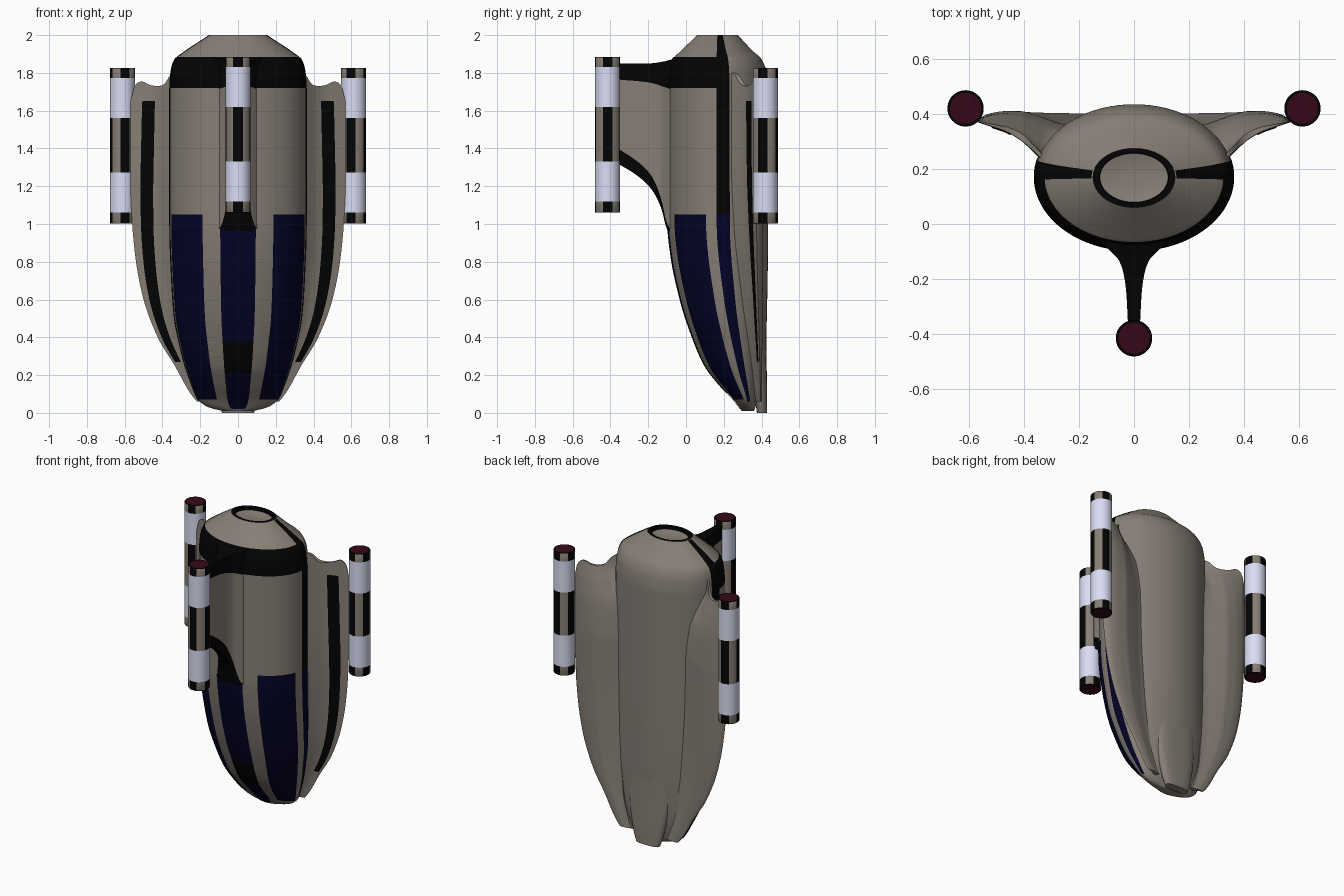
import bpy, bmesh
from math import sin, cos, pi, radians

if "Cube" in bpy.data.objects:
    bpy.data.objects.remove(bpy.data.objects["Cube"])


def material(name, rgb):
    m = bpy.data.materials.new(name)
    m.diffuse_color = (*rgb, 1)
    m.use_nodes = True
    m.node_tree.nodes["Principled BSDF"].inputs["Base Color"].default_value = m.diffuse_color
    return m


HULL = material("taupe", (0.24, 0.21, 0.18))
BLACK = material("black", (0.001, 0.001, 0.001))
BLUE = material("navy", (0.001, 0.001, 0.02))
WHITE = material("lavender_white", (0.70, 0.72, 0.90))
MAROON = material("maroon", (0.038, 0.002, 0.010))


def curve(*pts):
    """Smooth monotone interpolation through (x, y) knots."""
    xs, ys = zip(*sorted(pts))
    d = [(ys[i + 1] - ys[i]) / (xs[i + 1] - xs[i]) for i in range(len(xs) - 1)]
    m = [d[0]] + [2 * a * b / (a + b) if a * b > 0 else 0 for a, b in zip(d, d[1:])] + [d[-1]]

    def f(x):
        x = min(max(x, xs[0]), xs[-1])
        i = max(k for k in range(len(d)) if xs[k] <= x)
        h = xs[i + 1] - xs[i]
        t = (x - xs[i]) / h
        return (ys[i] * (1 + 2 * t) * (1 - t) ** 2 + m[i] * h * t * (1 - t) ** 2
                + ys[i + 1] * t * t * (3 - 2 * t) + m[i + 1] * h * t * t * (t - 1))
    return f


def loft(name, rows, mats, wrap=True, caps=(True, True), mirror=False, pick=None, cap_mat=0):
    """Skin a list of equal-length rows; optional end caps, mirroring, per-face material."""
    bm = bmesh.new()
    vs = [[bm.verts.new(p) for p in r] for r in rows]
    n = len(rows[0])
    for j in range(len(rows) - 1):
        for i in range(n if wrap else n - 1):
            k = (i + 1) % n
            f = bm.faces.new((vs[j][i], vs[j][k], vs[j + 1][k], vs[j + 1][i]))
            f.material_index = pick(i, j) if pick else 0
    for on, r in zip(caps, (vs[0], vs[-1])):
        if wrap and on:
            for i in range((n - 1) // 2):
                q = list(dict.fromkeys((r[i], r[i + 1], r[n - 2 - i], r[n - 1 - i])))
                bm.faces.new(q).material_index = cap_mat
    if wrap:
        bmesh.ops.recalc_face_normals(bm, faces=bm.faces)
    me = bpy.data.meshes.new(name)
    bm.to_mesh(me)
    bm.free()
    for m in mats:
        me.materials.append(m)
    ob = bpy.data.objects.new(name, me)
    bpy.context.collection.objects.link(ob)
    if mirror:
        ob.modifiers.new("mirror", 'MIRROR').use_mirror_merge = False
    return ob


# Hull: elliptical sections, separate front and back depth
width = curve((.01, .08), (.03, .16), (.07, .21), (.15, .245), (.25, .28), (.35, .305), (.5, .335),
              (.7, .35), (1, .36), (1.72, .36), (1.81, .353), (1.87, .335), (1.9, .30), (2, .15))
front = curve((.01, .295), (.06, .26), (.15, .175), (.25, .10), (.44, .02), (.6, -.03), (.84, -.08),
              (1.0, -.095), (1.72, -.095), (1.82, -.09), (1.875, -.07), (1.9, -.045), (2, .06))
back = curve((.01, .36), (.07, .38), (.2, .41), (.5, .428), (1, .435), (1.72, .435), (1.81, .425),
             (1.88, .395), (1.91, .36), (2, .275))
mid = curve((.01, .335), (.07, .325), (.2, .29), (.4, .245), (.6, .21), (1, .172), (2, .17))
ZS = [.01 + 1.99 * i / 160 for i in range(161)]


def hull(t, z, o=0.0):
    c, y = cos(t), mid(z)
    depth = (y - front(z) if c > 0 else back(z) - y) + o
    return ((width(z) + o) * sin(t), y - depth * c, z)


N = 96
loft("hull", [[hull(2 * pi * (i + .5) / N, z) for i in range(N)] for z in ZS], [HULL],
     caps=(True, False))


def panel(name, a0, a1, z0, z1, mat, mirror=True, o=.004):
    zs = [z0] + [z for z in ZS if z0 < z < z1] + [z1]
    n = max(6, int((a1 - a0) / 2))
    loft(name, [[hull(radians(a0 + (a1 - a0) * i / n), z, o) for i in range(n + 1)] for z in zs],
         [mat], wrap=False, mirror=mirror)


# Painted panels that follow the hull
panel("front_side_panel", 31, 76, .07, 1.05, BLUE)
panel("side_stripe_lower", 88, 103, .06, 1.05, BLUE)
panel("side_stripe_upper", 88, 103, 1.05, 2, BLACK)
panel("collar_band", -88, 88, 1.72, 1.885, BLACK, False)
panel("centre_panel_upper", -15, 15, .38, 1.05, BLUE, False)
panel("centre_panel_dark", -15, 15, .21, .38, BLACK, False)
panel("centre_panel_lower", -15, 15, .02, .21, BLUE, False)


# Rim and shallow dish closing the top
def top_ring(s, z):
    return [(s * x, .17 + s * (y - .17), z) for x, y, _ in
            (hull(2 * pi * (i + .5) / N, 2) for i in range(N))]


loft("top_rim", [top_ring(1.03, 1.992), top_ring(1, 2), top_ring(.84, 2), top_ring(.82, 1.975)],
     [BLACK], caps=(False, False))
loft("top_dish", [top_ring(.84, 1.98), top_ring(.6, 1.972), top_ring(.3, 1.968)], [HULL],
     caps=(False, True))

# Back spine ending in the tail plate
sw = curve((0, .085), (.06, .105), (.3, .145), (.7, .15))
s_in = curve((0, .375), (.3, .34), (.7, .30))
s_out = curve((0, .43), (.1, .43), (.3, .426), (.7, .424))
spine = []
for j in range(15):
    z = .7 * j / 14
    yc, yr = (s_in(z) + s_out(z)) / 2, (s_out(z) - s_in(z)) / 2
    ring = []
    for i in range(32):
        c, s = cos(2 * pi * (i + .5) / 32), sin(2 * pi * (i + .5) / 32)
        ring.append((sw(z) * abs(c) ** .75 * (1 if c > 0 else -1),
                     yc + yr * abs(s) ** .75 * (1 if s > 0 else -1), z))
    spine.append(ring)
loft("tail_spine", spine, [HULL])

# Side wings: curved blades parameterised from root (s < 0) to tip (s = 1)
tip = curve((.04, .2), (.1, .25), (.25, .335), (.4, .425), (.6, .50), (.8, .54), (1, .56),
            (1.25, .57), (1.6, .57), (1.8, .56))
flat = curve((.04, .15), (.25, .3), (.6, .6), (1, .9), (1.3, 1), (1.8, 1))
w_front = curve((-.35, .25), (0, .21), (.2, .258), (.4, .305), (.6, .335), (.8, .353), (1, .37))
w_back = curve((-.35, .355), (-.15, .366), (0, .38), (.2, .397), (.4, .41), (.6, .41), (.8, .403),
               (.93, .39), (1, .37))
w_top = curve((-.35, 1.81), (0, 1.81), (.2, 1.79), (.32, 1.74), (.45, 1.73), (.6, 1.735),
              (.8, 1.755), (.93, 1.735), (1, 1.65))
thin = curve((1.3, 0), (1.5, .15), (1.65, .5), (1.74, .85), (1.81, .97))


def wing(s, z, side, o=0.0):
    root = min(width(z), .36) - .05
    y = side(s)
    if side is w_back:  # the back slopes forward into a thin top edge
        y += (w_front(s) + .015 * (1 - max(s, 0)) - y) * thin(z)
    return (root + (tip(z) - root) * s, .40 - (.40 - y) * flat(z) - o, z)


M = 30
path = [(-.35 + 1.35 * i / M, w_front) for i in range(M + 1)]
path += [(s, w_back) for s, _ in path[-2::-1]]
loft("wing", [[wing(s, .06 + (w_top(s) - .06) * j / 60, side) for s, side in path]
              for j in range(61)], [HULL], mirror=True)
lo, hi = curve((.27, .6), (.6, .58), (1.65, .5)), curve((.27, .88), (.6, .85), (1.65, .76))
loft("wing_stripe", [[wing(lo(z) + (hi(z) - lo(z)) * i / 6, z, w_front, .004) for i in range(7)]
                     for z in [.27 + 1.38 * j / 50 for j in range(51)]],
     [BLACK], wrap=False, mirror=True)

# Front fin in three stacked pieces: black top, hull-coloured web, black lower edge
thick = curve((-.36, .022), (-.25, .028), (-.18, .038), (-.13, .056), (-.1, .085), (-.05, .13))
edges = [curve((-.36, 1.32), (-.25, 1.25), (-.18, 1.18), (-.13, 1.08), (-.1, .97), (-.05, .92)),
         curve((-.36, 1.40), (-.25, 1.325), (-.18, 1.25), (-.13, 1.13), (-.1, 1), (-.05, .94)),
         curve((-.36, 1.765), (-.2, 1.75), (-.1, 1.72), (-.05, 1.7)),
         curve((-.36, 1.85), (-.2, 1.85), (-.12, 1.86), (-.05, 1.88))]
for k, (name, mat) in enumerate((("fin_lower_edge", BLACK), ("fin_web", HULL), ("fin_top", BLACK))):
    rows = []
    for j in range(32):
        y = -.36 + .01 * j
        h, a, b = thick(y), edges[k](y), edges[k + 1](y)
        g = .75 * h if k == 0 else h  # bevelled lower edge
        rows.append([(-g, y, a), (g, y, a), (h, y, b), (-h, y, b)])
    loft(name, rows, [mat])


# Banded pods on the fin and wing tips
def pod(name, x, y, z0, turn):
    prof = [(.056, 0), (.064, 0), (.066, .003), (.066, .06), (.066, .27), (.066, .56), (.066, .77),
            (.066, .822), (.064, .825), (.056, .825)]
    rows = [[(r * sin(2 * pi * i / 48), -r * cos(2 * pi * i / 48), z) for i in range(48)]
            for r, z in prof]

    def pick(i, j):
        if j in (0, 1, 7, 8):
            return 1
        return 2 if j in (3, 5) else (1 if ((i + 3) // 6) % 2 == 0 else 0)
    ob = loft(name, rows, [HULL, BLACK, WHITE, MAROON], pick=pick, cap_mat=3)
    ob.location = (x, y, z0)
    ob.rotation_euler.z = radians(turn)


pod("front_pod", 0, -.415, 1.06, 0)
pod("right_pod", .612, .42, 1.002, -13)
pod("left_pod", -.612, .42, 1.002, 13)

# Smooth shading with sharp edges kept
for ob in bpy.data.objects:
    ob.select_set(True)
    bpy.context.view_layer.objects.active = ob
bpy.ops.object.shade_smooth_by_angle(angle=radians(35))
